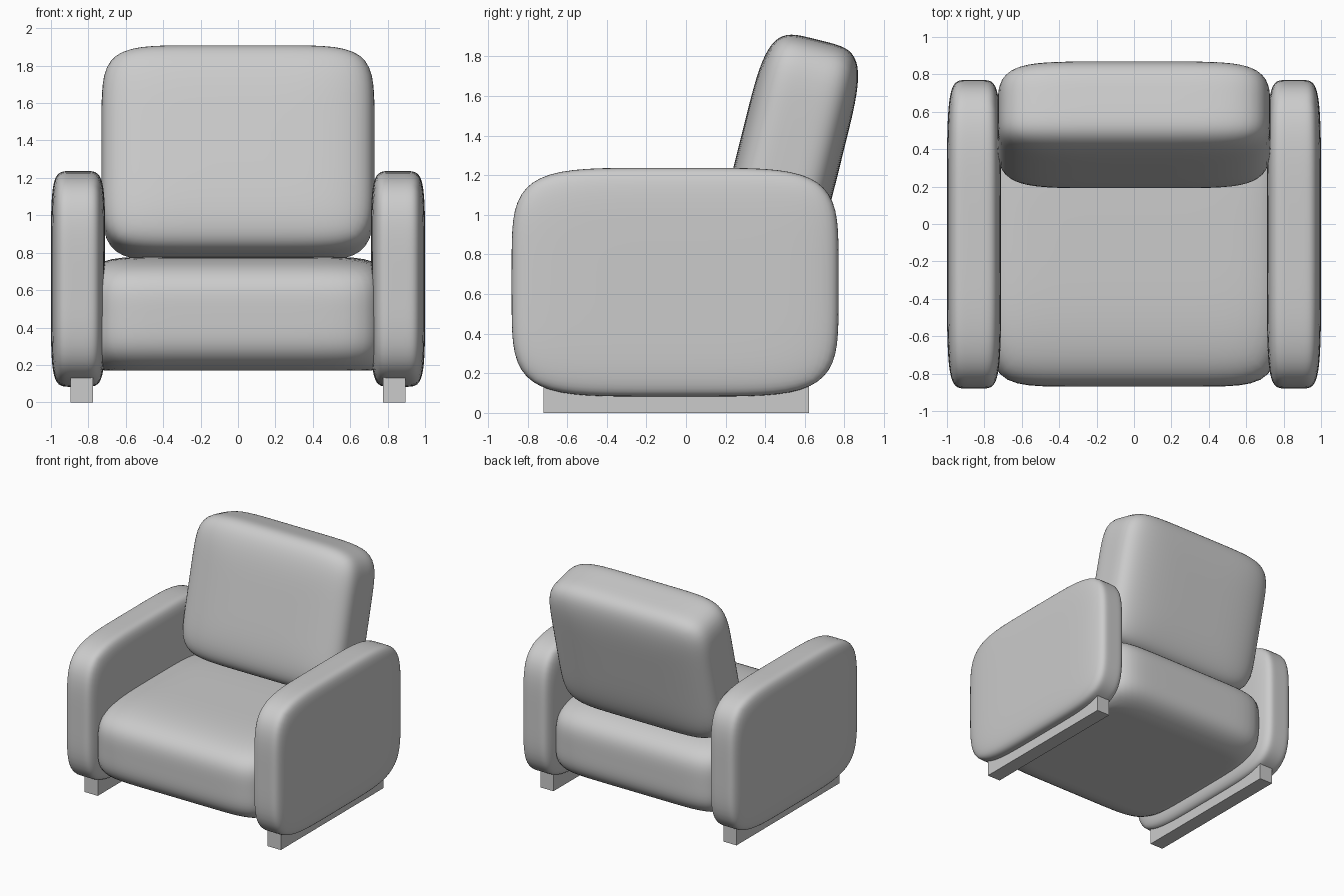
import bpy, bmesh
from math import radians
from mathutils import Matrix, Vector

if "Cube" in bpy.data.objects:
    bpy.data.objects.remove(bpy.data.objects["Cube"])


def finish(name, bm, angle=50):
    bmesh.ops.recalc_face_normals(bm, faces=bm.faces[:])
    mesh = bpy.data.meshes.new(name)
    bm.to_mesh(mesh)
    bm.free()
    ob = bpy.data.objects.new(name, mesh)
    bpy.context.collection.objects.link(ob)
    bpy.ops.object.select_all(action='DESELECT')
    ob.select_set(True)
    bpy.context.view_layer.objects.active = ob
    bpy.ops.object.shade_smooth_by_angle(angle=radians(angle))
    return ob


def cushion(name, centre, half, axis, n, m, tilt=0.0, floor=None):
    """Padded block: a gridded cube pulled onto a superellipsoid.
    n rounds the outline seen along `axis`, m rounds its edges."""
    bm = bmesh.new()
    bmesh.ops.create_cube(bm, size=2)
    bmesh.ops.subdivide_edges(bm, edges=bm.edges[:], cuts=21, use_grid_fill=True)
    turn = Matrix.Rotation(radians(tilt), 3, 'X')
    for v in bm.verts:
        q = v.co.copy()
        r = sum(abs(q[i]) ** n for i in range(3) if i != axis) ** (1 / n)
        q /= (r ** m + abs(q[axis]) ** m) ** (1 / m)
        v.co = turn @ Vector(q[i] * half[i] for i in range(3)) + Vector(centre)
        if floor is not None:
            v.co.z = max(v.co.z, floor)
    return finish(name, bm)


# Seat block with a flat underside
cushion("seat", (0, -0.065, 0.46), (0.78, 0.805, 0.32), 0, 4, 8, floor=0.17)

# Reclined back cushion
cushion("backrest", (0, 0.53, 1.33), (0.73, 0.26, 0.57), 1, 6.5, 4.5, tilt=-14)

for side, label in ((1, "right"), (-1, "left")):
    # Padded arm
    cushion(label + "_arm", (side * 0.855, -0.055, 0.66),
            (0.145, 0.825, 0.577), 0, 5, 6)

    # Runner foot under the arm
    bm = bmesh.new()
    bmesh.ops.create_cube(bm, size=1)
    for v in bm.verts:
        v.co = (side * 0.835 + v.co.x * 0.12, -0.05 + v.co.y * 1.34,
                (v.co.z + 0.5) * 0.2)
    finish(label + "_foot", bm, 30)
